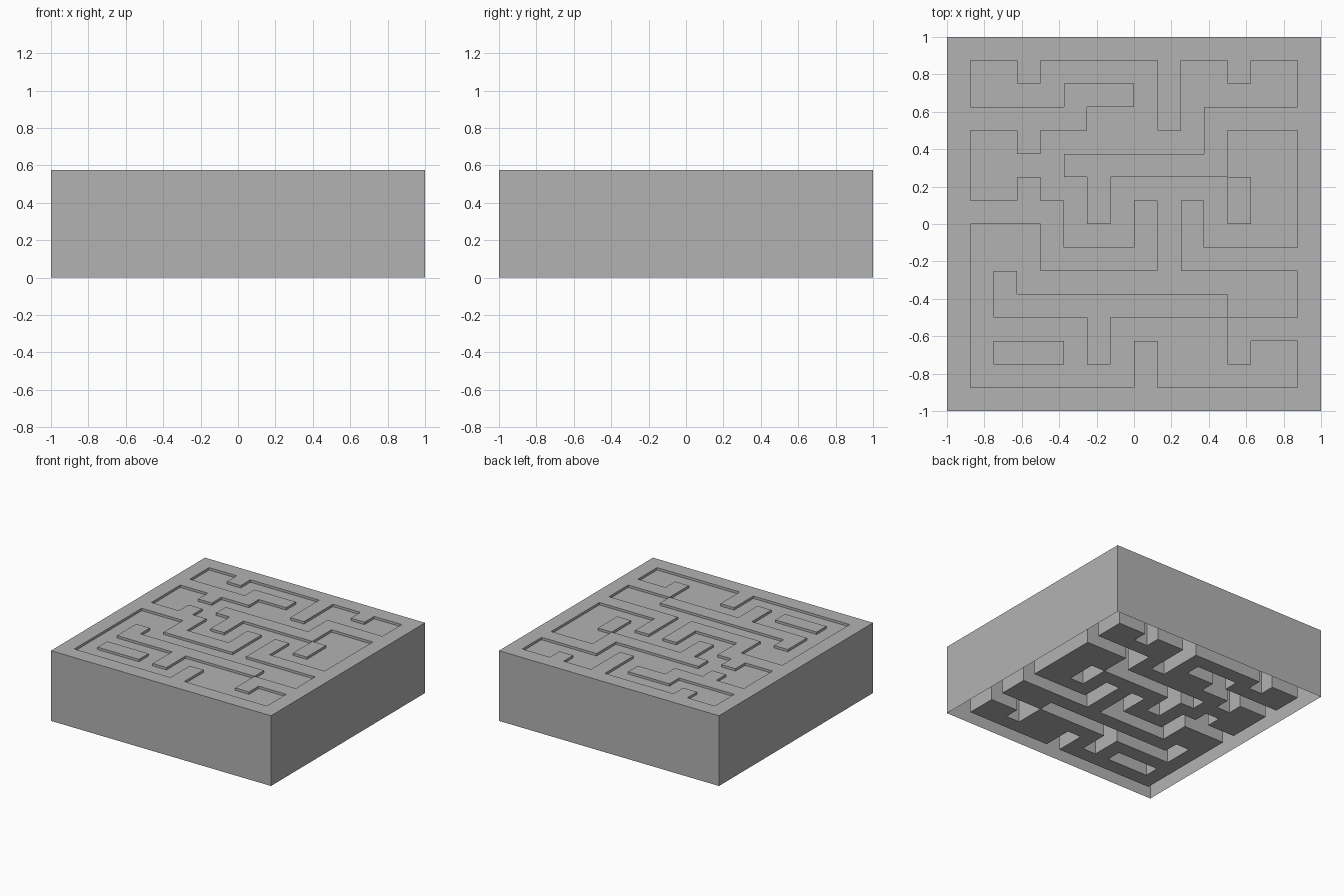
import bpy, bmesh, math

if "Cube" in bpy.data.objects:
    bpy.data.objects.remove(bpy.data.objects["Cube"])

U = 0.125          # maze grid cell
H = 0.577          # block height
D = 0.02           # depth of the path below the wall tops

# Outline of the maze path in grid cells: start, then alternating x / y coordinates
START = (-7, 7)
TURNS = [-5, 6, -4, 7, 1, 4, 2, 7, 4, 6, 5, 7, 7, 5, 3, 3, -3, 2, -2, 0, -1, 2, 5, 0,
         4, 4, 7, -1, 3, 1, 2, -2, 7, -4, -1, -6, -2, -4, -6, -2, -5, -3, 4, -6, 5, -5,
         7, -7, 1, -5, 0, -7, -7, 0, -4, -2, 1, 1, 0, -1, -3, 1, -4, 2, -5, 1, -7, 4,
         -5, 3, -4, 4, -2, 5, 0, 6, -3, 5, -7, 7]


def outline(start, turns):
    pts = [start]
    for i, t in enumerate(turns):
        x, y = pts[-1]
        pts.append((t, y) if i % 2 == 0 else (x, t))
    return pts


island = [(-6, -6), (-3, -6), (-3, -5), (-6, -5), (-6, -6)]
loops = [outline(START, TURNS), island]


def is_path(i, j):
    """Even-odd test at the centre of cell (i, j)."""
    inside = False
    for loop in loops:
        for (x0, y0), (x1, y1) in zip(loop, loop[1:]):
            if x0 == x1 and x0 > i and min(y0, y1) <= j < max(y0, y1):
                inside = not inside
    return inside


cells = {(i, j): is_path(i, j) for i in range(-8, 8) for j in range(-8, 8)}

# Mid grey for the whole model
grey = bpy.data.materials.new("mid_grey")
grey.diffuse_color = (0.45, 0.45, 0.45, 1)
grey.use_nodes = True
grey.node_tree.nodes["Principled BSDF"].inputs["Base Color"].default_value = grey.diffuse_color


def quad(bm, pts):
    bm.faces.new([bm.verts.new((x * U, y * U, z)) for x, y, z in pts])


def flat(bm, i, j, z, up=True):
    pts = [(i, j, z), (i + 1, j, z), (i + 1, j + 1, z), (i, j + 1, z)]
    quad(bm, pts if up else pts[::-1])


def sides(bm, i, j, z0, z1, neighbour):
    """Outward side faces of a cell wherever the neighbour has the given value."""
    ring = [(i, j), (i + 1, j), (i + 1, j + 1), (i, j + 1)]
    steps = [(0, -1), (1, 0), (0, 1), (-1, 0)]
    for k, (dx, dy) in enumerate(steps):
        if cells.get((i + dx, j + dy)) is neighbour:
            a, b = ring[k], ring[(k + 1) % 4]
            quad(bm, [(*a, z0), (*b, z0), (*b, z1), (*a, z1)])


def finish(bm, name):
    bmesh.ops.remove_doubles(bm, verts=bm.verts, dist=1e-5)
    bmesh.ops.dissolve_limit(bm, angle_limit=math.radians(1), verts=bm.verts, edges=bm.edges)
    me = bpy.data.meshes.new(name)
    bm.to_mesh(me)
    bm.free()
    me.materials.append(grey)
    bpy.context.collection.objects.link(bpy.data.objects.new(name, me))


# Hollow shell: outer sides, wall tops and the low lip around the path
shell = bmesh.new()
# Path block: closed prism filling the path down to the ground
path = bmesh.new()
for (i, j), p in cells.items():
    if p:
        flat(path, i, j, H - D)
        flat(path, i, j, 0, up=False)
        sides(path, i, j, 0, H - D, False)
    else:
        flat(shell, i, j, H)
        sides(shell, i, j, H - D, H, True)
        sides(shell, i, j, 0, H, None)
finish(shell, "maze_wall_shell")
finish(path, "maze_path_block")
